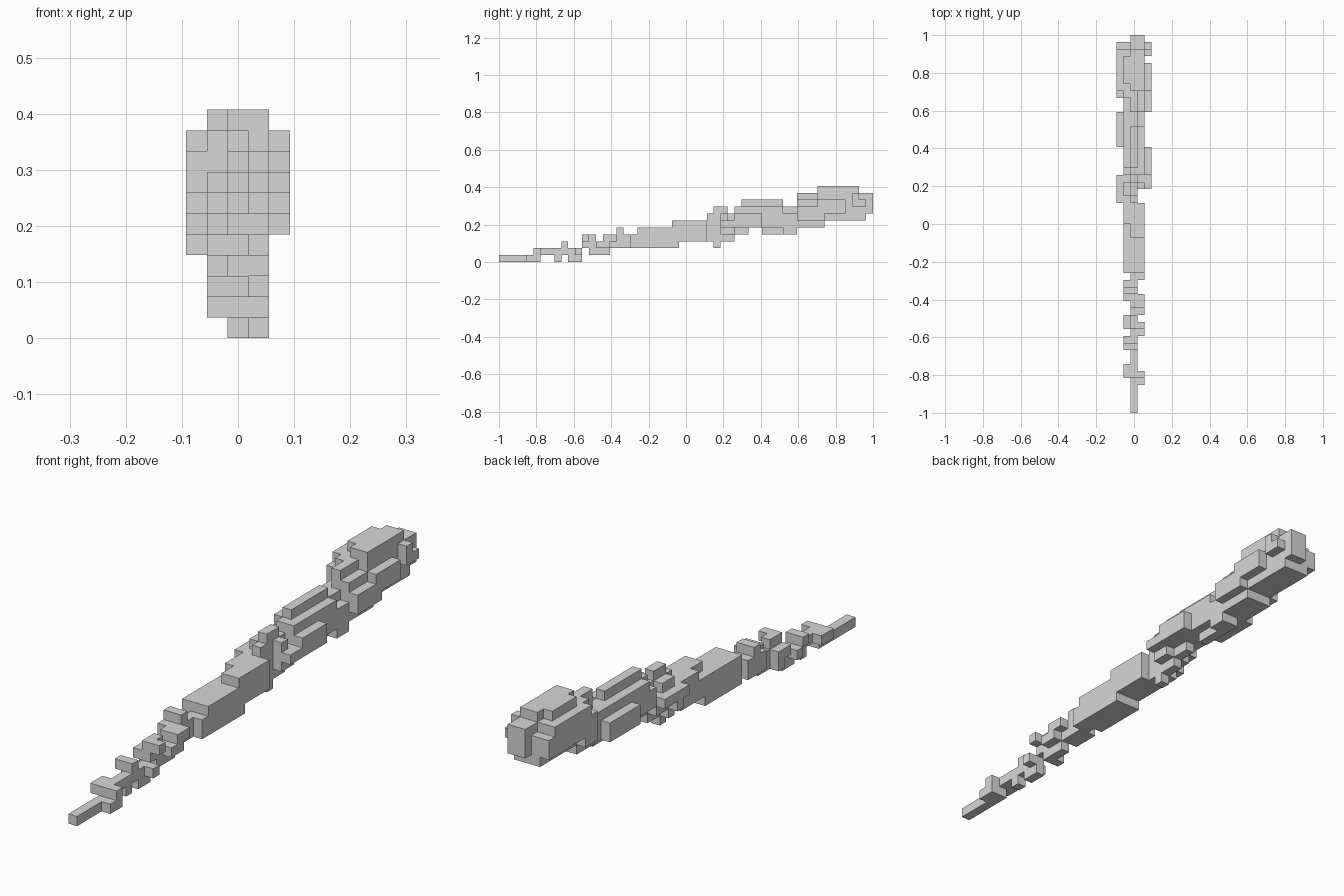
import bpy, bmesh

cube = bpy.data.objects.get("Cube")
if cube:
    bpy.data.objects.remove(cube, do_unlink=True)

LENGTH = 54      # blocks from tip to head
U = 2 / LENGTH   # size of one block

grey = bpy.data.materials.new("light grey")
grey.use_nodes = True
COLOUR = (0.68, 0.68, 0.68, 1)
grey.diffuse_color = COLOUR
grey.node_tree.nodes["Principled BSDF"].inputs["Base Color"].default_value = COLOUR

# Stepped outline of the central slab, in blocks: {first y: height}
TOP = {0: 1, 5: 2, 9: 3, 10: 2, 12: 4, 14: 3, 15: 4, 17: 5, 18: 4, 20: 5, 25: 6,
       30: 7, 31: 8, 33: 7, 34: 8, 35: 9, 41: 8, 43: 10, 46: 11, 52: 10}
BOTTOM = {0: 0, 6: 1, 8: 0, 9: 1, 10: 0, 12: 2, 13: 1, 16: 2, 26: 3, 31: 2, 32: 3,
          34: 4, 36: 5, 38: 4, 43: 5, 47: 6, 53: 7}


def step(outline, y):
    return outline[max(k for k in outline if k <= y)]


def ridge(x, spans, lift=0, drop=0):
    """Blocks in column x that follow the slab, lifted below and dropped above."""
    cells = set()
    for start, end in spans:
        for y in range(start, end):
            low, high = step(BOTTOM, y), step(TOP, y)
            low = min(low + lift, high - 1)
            high = max(high - drop, low + 1)
            cells |= {(x, y, z) for z in range(low, high)}
    return cells


def bar(x, start, end, low, high):
    """Level bar of blocks in column x."""
    return {(x, y, z) for y in range(start, end) for z in range(low, high)}


# Columns run from x = -2 (right) to x = 2 (left)
parts = {
    "central_slab": ridge(0, [(0, LENGTH)]),
    "left_inner_ridge": ridge(1, [(4, 6), (19, 30), (46, 54)])
    | ridge(1, [(14, 17)], lift=1)
    | ridge(1, [(41, 46)], drop=1)
    | ridge(1, [(11, 13), (32, 34)], lift=1, drop=1)
    | bar(1, 34, 41, 5, 8),
    "right_inner_ridge": ridge(-1, [(16, 19), (20, 25), (27, 30), (45, 46), (47, 51)])
    | ridge(-1, [(5, 7), (9, 11)], lift=1)
    | ridge(-1, [(12, 14), (25, 27), (46, 53)], drop=1)
    | ridge(-1, [(30, 36)], lift=1, drop=1)
    | bar(-1, 36, 45, 5, 8),
    "left_outer_knots": ridge(2, [(43, 50)], lift=1, drop=2)
    | ridge(2, [(51, 53)], lift=2, drop=1)
    | bar(2, 32, 38, 5, 6) | bar(2, 34, 38, 6, 7),
    "right_outer_knots": ridge(-2, [(45, 53)], lift=1, drop=1)
    | ridge(-2, [(30, 34)], lift=2, drop=2)
    | bar(-2, 38, 43, 5, 7),
}
solid = set().union(*parts.values())


def build_part(name, cells):
    """Skin the blocks where they border empty space, then merge flat areas."""
    bm = bmesh.new()
    corners = {}

    def vert(p):
        if p not in corners:
            x, y, z = p
            corners[p] = bm.verts.new(((x - 0.5) * U, (y - LENGTH / 2) * U, z * U))
        return corners[p]

    for cell in sorted(cells):
        for axis in range(3):
            b, c = (axis + 1) % 3, (axis + 2) % 3
            for side in (0, 1):
                near = list(cell)
                near[axis] += 2 * side - 1
                if tuple(near) in solid:
                    continue
                ring = []
                for i, j in ((0, 0), (1, 0), (1, 1), (0, 1)):
                    p = list(cell)
                    p[axis] += side
                    p[b] += i
                    p[c] += j
                    ring.append(vert(tuple(p)))
                bm.faces.new(ring if side else ring[::-1])
    bmesh.ops.dissolve_limit(bm, angle_limit=0.01, verts=bm.verts, edges=bm.edges)
    mesh = bpy.data.meshes.new(name)
    bm.to_mesh(mesh)
    bm.free()
    mesh.materials.append(grey)
    bpy.context.collection.objects.link(bpy.data.objects.new(name, mesh))


for part_name, part_cells in parts.items():
    build_part(part_name, part_cells)
